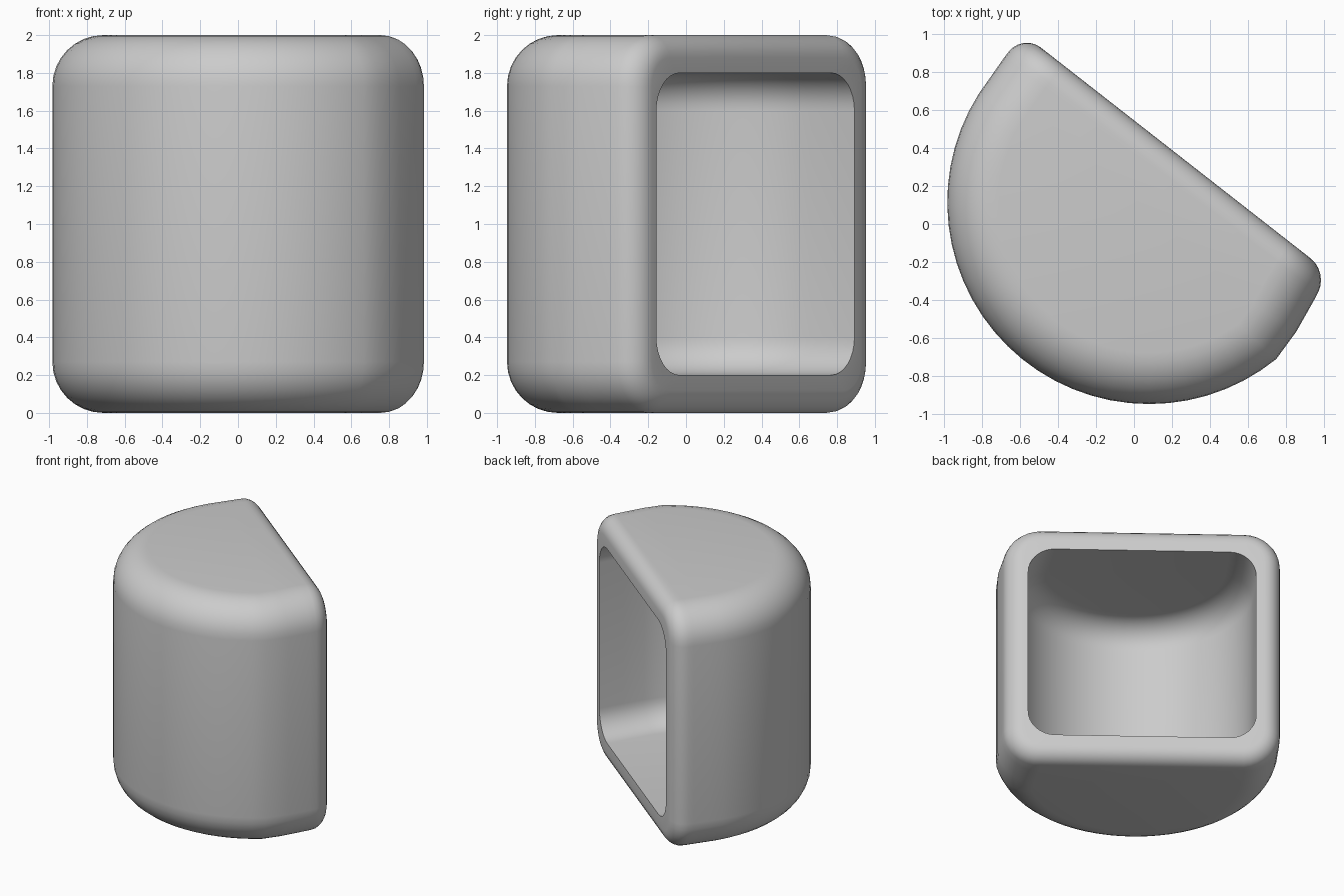
import bpy, bmesh, math
from mathutils import Vector, Matrix

if "Cube" in bpy.data.objects:
    bpy.data.objects.remove(bpy.data.objects["Cube"])

HEIGHT, RIM_ROUND, ARC = 2.0, 0.12, 8
RADIUS, CENTRE, SEGMENTS = 1.063, Vector((-.008, .14)), 30
TILT = math.radians(-38)


def plan_outline():
    """Round back wall with short, nearly straight ends at the flat opening."""
    pts = [Vector((-1.078, .43)), Vector((-1.078, .27))]
    for i in range(SEGMENTS + 1):
        a = math.radians(180 + 167 * i / SEGMENTS)
        pts.append(CENTRE + RADIUS * Vector((math.cos(a), math.sin(a))))
    return pts + [Vector((1.022, .08)), Vector((.995, .26)), Vector((.965, .43))]


def inward_normals(pts):
    normals = [Vector((1, 0))]
    for a, b in zip(pts, pts[2:]):
        t = (b - a).normalized()
        normals.append(Vector((-t.y, t.x)))
    return normals + [Vector((-1, 0))]


def shell(bm, pts, normals, wall, bottom, top, radius):
    """Grid of vertices for a wall with rounded top and bottom edges."""
    levels = []
    for k in range(ARC + 1):
        a = math.pi / 2 * k / ARC
        levels.append((radius * (1 - math.sin(a)), bottom + radius * (1 - math.cos(a))))
    levels += [(d, top + bottom - z) for d, z in reversed(levels)]
    rows = []
    for d, z in levels:
        rows.append([bm.verts.new((*(p + n * (w + d)), z))
                     for p, n, w in zip(pts, normals, wall)])
    for lo, hi in zip(rows, rows[1:]):
        for j in range(len(pts) - 1):
            bm.faces.new((lo[j], lo[j + 1], hi[j + 1], hi[j]))
    bm.faces.new(rows[0])
    bm.faces.new(rows[-1])
    # Closed loop of vertices around the flat opening
    return [r[0] for r in rows] + [r[-1] for r in reversed(rows)]


bm = bmesh.new()
outline = plan_outline()
normals = inward_normals(outline)
last = len(outline) - 1
wall = [0.18 - 0.02 * i / last + 0.03 * math.sin(math.pi * i / last)
        for i in range(last + 1)]

# Outer body and hollow interior
outer = shell(bm, outline, normals, [0] * (last + 1), 0, HEIGHT, 0.27)
inner = shell(bm, outline, normals, wall, 0.2, HEIGHT - 0.2, 0.2)

# Flat rim joining the two
n = len(outer)
rim_edges = []
for i in range(n):
    j = (i + 1) % n
    bm.faces.new((outer[i], outer[j], inner[j], inner[i]))
    rim_edges.append(bm.edges.get((outer[i], outer[j])))
bmesh.ops.recalc_face_normals(bm, faces=bm.faces)

# Rounded outer edge of the rim
bmesh.ops.bevel(bm, geom=rim_edges, offset=RIM_ROUND, offset_type='OFFSET',
                segments=6, profile=0.5, affect='EDGES', clamp_overlap=False)
bmesh.ops.transform(bm, matrix=Matrix.Rotation(TILT, 4, 'Z'), verts=bm.verts)

mesh = bpy.data.meshes.new("hollow_body")
bm.to_mesh(mesh)
bm.free()
body = bpy.data.objects.new("hollow_body", mesh)
bpy.context.collection.objects.link(body)

grey = bpy.data.materials.new("light_grey")
grey.diffuse_color = (0.6, 0.6, 0.6, 1)
grey.use_nodes = True
grey.node_tree.nodes["Principled BSDF"].inputs["Base Color"].default_value = grey.diffuse_color
mesh.materials.append(grey)

bpy.context.view_layer.objects.active = body
body.select_set(True)
bpy.ops.object.shade_smooth_by_angle(angle=math.radians(40))
